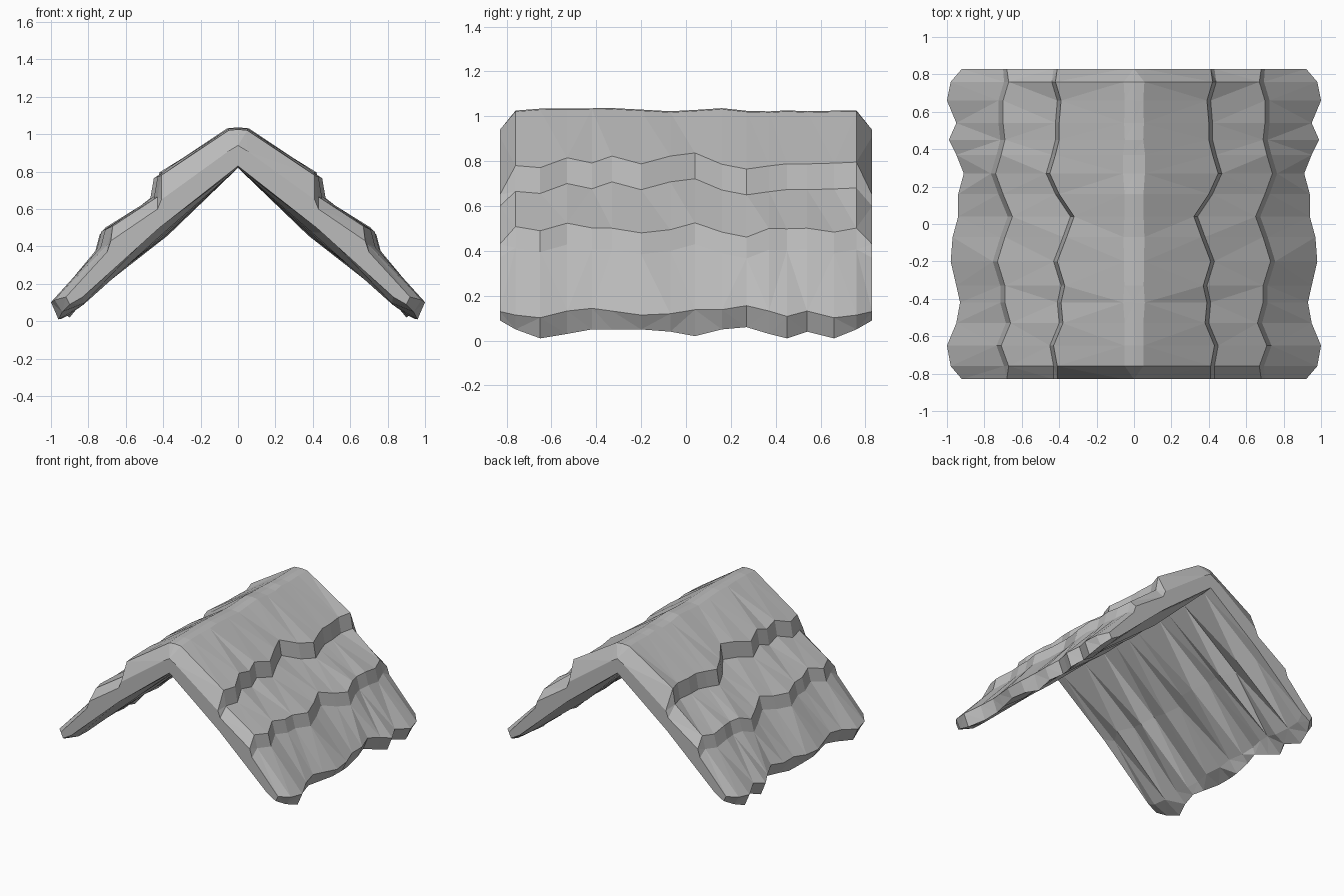
import bpy
import bmesh
import random

random.seed(4)

default_cube = bpy.data.objects.get("Cube")
if default_cube:
    bpy.data.objects.remove(default_cube, do_unlink=True)


def make_material(name, value):
    material = bpy.data.materials.new(name)
    material.use_nodes = True
    colour = (value, value, value, 1)
    material.diffuse_color = colour
    material.node_tree.nodes["Principled BSDF"].inputs["Base Color"].default_value = colour
    return material


# Wavy guide lines running from the front of the roof to the back
stations = [-.83, -.76, -.65, -.53, -.42, -.33, -.2, -.07, .04, .16, .27, .37, .45, .54, .66, .76, .83]
upper_edge = [.41, .41, .43, .38, .39, .37, .41, .36, .32, .4, .45, .42, .4, .4, .39, .42, .41]
lower_edge = [.68, .67, .71, .66, .69, .69, .73, .69, .65, .7, .74, .71, .69, .7, .7, .67, .68]
eave_edge = [.92, .98, 1, .95, .93, .95, .98, .97, .94, .94, .91, .95, .99, .95, 1, .98, .92]
eave_base = [.09, .05, .01, .03, .05, .05, .05, .04, .02, .05, .06, .03, .01, .04, .01, .05, .09]


def jitter(amount):
    return random.uniform(-amount, amount)


def half_section(index):
    """One side of the layered thatch, from the ridge round to the inner apex."""
    upper, lower = upper_edge[index], lower_edge[index]
    eave, base = eave_edge[index], eave_base[index]
    if index in (0, len(stations) - 1):
        # Bevelled gable end, with the layers pressed together
        return [(0, .94), (.05, .91), (upper, .65), (upper + .02, .60),
                (lower, .43), (lower + .02, .37), (eave, .13), (eave - .02, base),
                (.83, .13), (.42, .50), (0, .83)]
    ridge = 1.03 + jitter(.008)
    upper_z = .79 - .6 * (upper - .41) + jitter(.012)
    lower_z = .5 - .55 * (lower - .69) + jitter(.012)
    return [(0, ridge), (.055 + jitter(.008), ridge - .005),
            (upper, upper_z), (upper + .02, upper_z - .115),
            (lower, lower_z), (lower + .025, lower_z - .095),
            (eave, .12 + .6 * (.97 - eave)), (eave - .04, base),
            (.84 + jitter(.02), .1 + jitter(.015)),
            (.42 + jitter(.05), .46 + jitter(.02)), (0, .82)]


def build_roof():
    bm = bmesh.new()
    rings = []
    for index, y in enumerate(stations):
        half = half_section(index)
        mirrored = [(-x, z) for x, z in reversed(half[1:-1])]
        rings.append([bm.verts.new((x, y, z)) for x, z in half + mirrored])

    # Skin between neighbouring sections
    count = len(rings[0])
    for ring, following in zip(rings, rings[1:]):
        for i in range(count):
            j = (i + 1) % count
            bm.faces.new((ring[i], ring[j], following[j], following[i]))

    # Gable ends
    bm.faces.new(rings[0])
    bm.faces.new(reversed(rings[-1]))
    bmesh.ops.recalc_face_normals(bm, faces=bm.faces)
    bmesh.ops.triangulate(bm, faces=bm.faces, quad_method="SHORT_EDGE")

    mesh = bpy.data.meshes.new("thatched_roof")
    bm.to_mesh(mesh)
    bm.free()
    roof = bpy.data.objects.new("thatched_roof", mesh)
    bpy.context.collection.objects.link(roof)
    mesh.materials.append(make_material("plain grey thatch", .5))
    return roof


build_roof()
